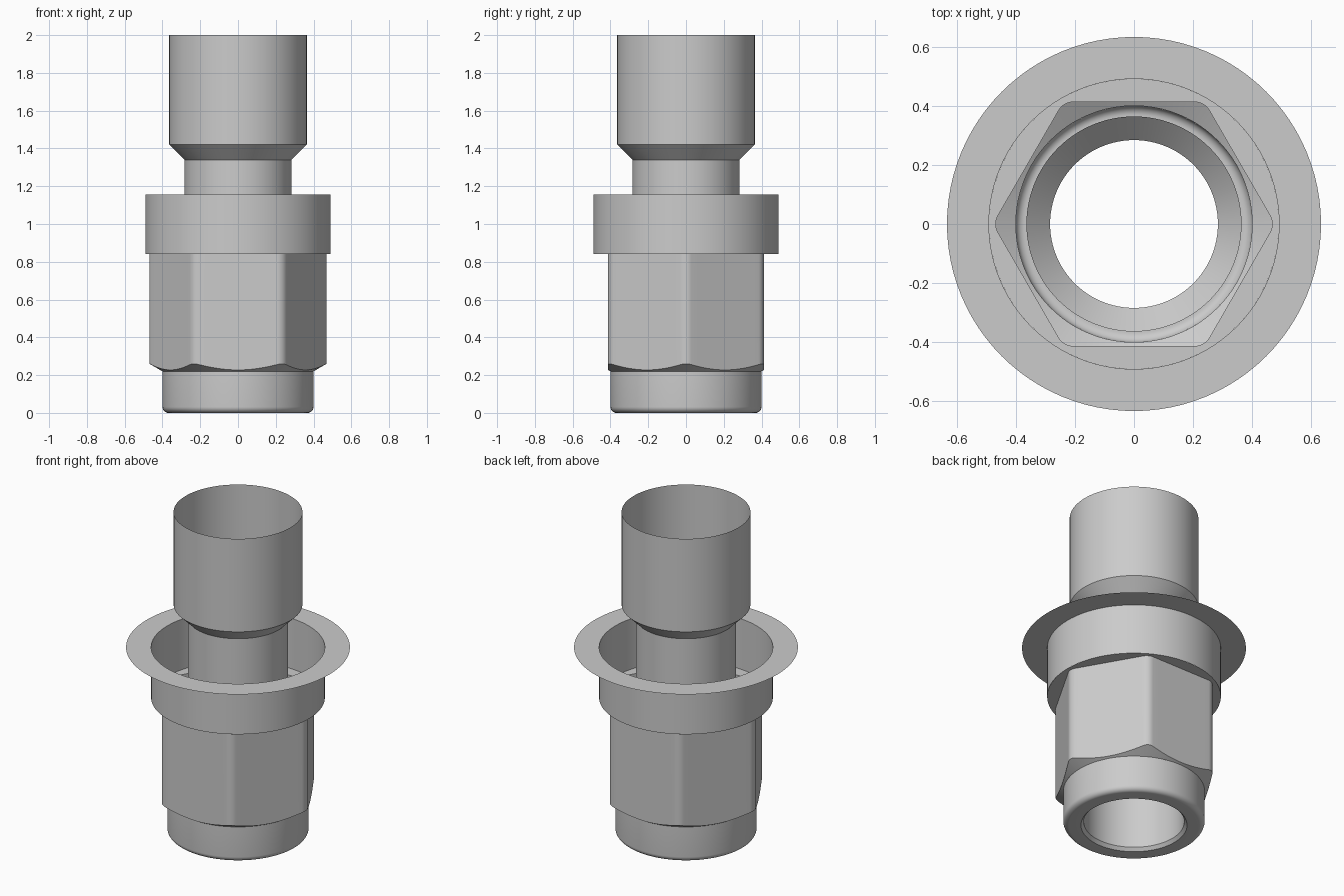
import bpy, bmesh, math
from math import cos, sin, pi, radians

if "Cube" in bpy.data.objects:
    bpy.data.objects.remove(bpy.data.objects["Cube"], do_unlink=True)

metal = bpy.data.materials.new("plain grey metal")
GREY = (0.6, 0.6, 0.6, 1)
metal.diffuse_color = GREY
metal.use_nodes = True
metal.node_tree.nodes["Principled BSDF"].inputs["Base Color"].default_value = GREY


def loft(name, rings):
    """Skin a list of equally long closed rings into one thin surface."""
    bm = bmesh.new()
    loops = [[bm.verts.new(p) for p in ring] for ring in rings]
    n = len(loops[0])
    for low, high in zip(loops, loops[1:]):
        for i in range(n):
            j = (i + 1) % n
            bm.faces.new((low[i], low[j], high[j], high[i]))
    mesh = bpy.data.meshes.new(name)
    bm.to_mesh(mesh)
    bm.free()
    mesh.materials.append(metal)
    ob = bpy.data.objects.new(name, mesh)
    bpy.context.collection.objects.link(ob)
    bpy.ops.object.select_all(action='DESELECT')
    ob.select_set(True)
    bpy.context.view_layer.objects.active = ob
    bpy.ops.object.shade_smooth_by_angle(angle=radians(30))
    return ob


def revolve(name, profile, n=96):
    return loft(name, [[(r * cos(2 * pi * i / n), r * sin(2 * pi * i / n), z)
                        for i in range(n)] for r, z in profile])


def hex_outline(apothem, fillet, arc=8, flat=12):
    """Hexagon with rounded corners, corners on the x axis."""
    pts = []
    dist = (apothem - fillet) / cos(pi / 6)
    for k in range(6):
        a = k * pi / 3
        for s in range(arc + 1):
            t = a - pi / 6 + pi / 3 * s / arc
            pts.append((dist * cos(a) + fillet * cos(t),
                        dist * sin(a) + fillet * sin(t)))
        # subdivide the flat that leads to the next corner
        x0, y0 = pts[-1]
        b = a + pi / 3
        x1 = dist * cos(b) + fillet * cos(a + pi / 6)
        y1 = dist * sin(b) + fillet * sin(a + pi / 6)
        for s in range(1, flat):
            f = s / flat
            pts.append((x0 + (x1 - x0) * f, y0 + (y1 - y0) * f))
    return pts


TUBE, BORE, CAP, COLLAR = 0.364, 0.284, 0.4, 0.491
CAP_TOP, NUT_TOP, COLLAR_TOP = 0.22, 0.84, 1.155

# Central tube with flared upper socket
revolve("inner_tube", [(BORE, 0.02), (BORE, 1.34), (TUBE, 1.42), (TUBE, 2.0)])

# Rounded lower end, from the bevelled bore to the nut
R = 0.032
rounding = [(CAP - R + R * sin(t), R - R * cos(t))
            for t in (pi / 2 * i / 8 for i in range(9))]
revolve("end_cap", [(BORE, 0.02), (0.3, 0)] + rounding + [(CAP, CAP_TOP)])

# Hexagonal nut with conical lower chamfer and shoulder under the collar
outline = hex_outline(0.413, 0.058)


def circle(r, z):
    return [(r * x / math.hypot(x, y), r * y / math.hypot(x, y), z) for x, y in outline]


chamfer = [(x, y, CAP_TOP + (math.hypot(x, y) - CAP) * 0.58) for x, y in outline]
loft("hex_nut", [circle(CAP, CAP_TOP), chamfer,
                 [(x, y, NUT_TOP) for x, y in outline], circle(COLLAR, NUT_TOP)])

# Round collar and its thin flange
revolve("collar", [(COLLAR, NUT_TOP), (COLLAR, COLLAR_TOP)])
revolve("flange", [(0.633, COLLAR_TOP), (COLLAR, COLLAR_TOP)])
